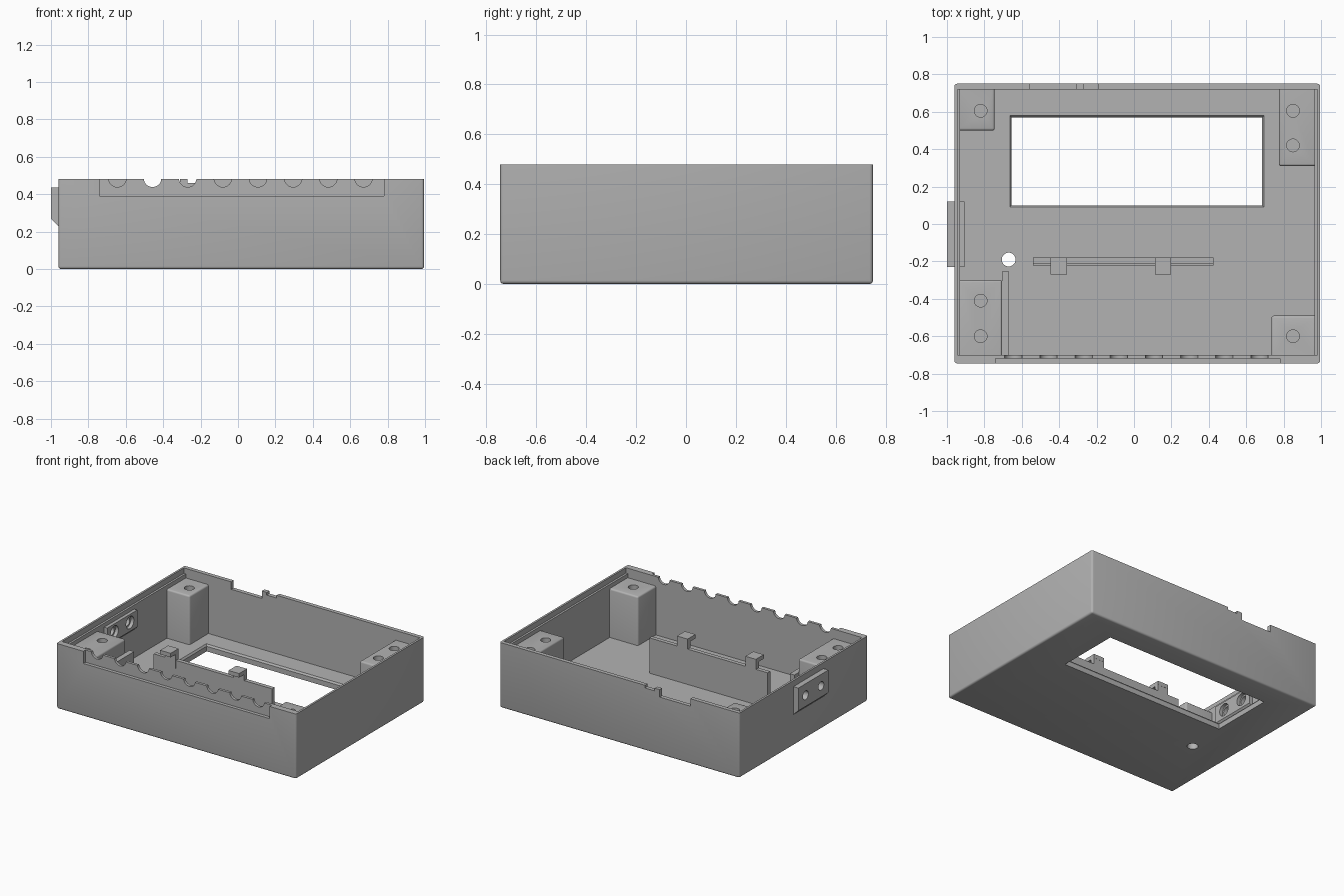
import bpy, bmesh, math
from mathutils import Matrix, Vector

if "Cube" in bpy.data.objects:
    bpy.data.objects.remove(bpy.data.objects["Cube"])

grey = bpy.data.materials.new("light_grey")
grey.diffuse_color = (0.448, 0.448, 0.448, 1)
grey.use_nodes = True
grey.node_tree.nodes["Principled BSDF"].inputs["Base Color"].default_value = grey.diffuse_color


def finish(bm, name, cutter=False):
    bmesh.ops.recalc_face_normals(bm, faces=bm.faces)
    me = bpy.data.meshes.new(name)
    bm.to_mesh(me)
    bm.free()
    ob = bpy.data.objects.new(name, me)
    bpy.context.collection.objects.link(ob)
    if cutter:
        ob.hide_render = True
    else:
        me.materials.append(grey)
    return ob


def box(name, x, y, z, cutter=False, bevel=0, pick=None, flare=0):
    """Box from ranges; bevel the picked edges, or flare the top outward."""
    bm = bmesh.new()
    bmesh.ops.create_cube(bm, size=1)
    for v in bm.verts:
        f = flare if v.co.z > 0 else 0
        v.co = Vector([(r[0] if c < 0 else r[1]) + math.copysign(f * (i < 2), c)
                       for i, (c, r) in enumerate(zip(v.co, (x, y, z)))])
    if bevel:
        edges = [e for e in bm.edges if pick((e.verts[0].co + e.verts[1].co) / 2)]
        bmesh.ops.bevel(bm, geom=edges, offset=bevel, segments=3, profile=0.5,
                        affect='EDGES')
    return finish(bm, name, cutter)


def cylinder(name, centre, r, length, axis='Z'):
    bm = bmesh.new()
    rot = {'X': Matrix.Rotation(math.pi / 2, 4, 'Y'),
           'Y': Matrix.Rotation(math.pi / 2, 4, 'X'), 'Z': Matrix()}[axis]
    bmesh.ops.create_cone(bm, cap_ends=True, segments=32, radius1=r, radius2=r,
                          depth=length, matrix=Matrix.Translation(centre) @ rot)
    return finish(bm, name, True)


def prism(name, xz, y):
    """Extrude an x/z outline along y."""
    bm = bmesh.new()
    f = bm.faces.new([bm.verts.new((a, y[0], b)) for a, b in xz])
    new = bmesh.ops.extrude_face_region(bm, geom=[f])["geom"]
    bmesh.ops.translate(bm, vec=(0, y[1] - y[0], 0),
                        verts=[v for v in new if isinstance(v, bmesh.types.BMVert)])
    return finish(bm, name)


def cut(ob, cutters):
    """Subtract the cutters, bake the result and drop the helpers."""
    for c in cutters:
        m = ob.modifiers.new("cut", 'BOOLEAN')
        m.operation, m.solver, m.object = 'DIFFERENCE', 'EXACT', c
    dg = bpy.context.evaluated_depsgraph_get()
    me = bpy.data.meshes.new_from_object(ob.evaluated_get(dg))
    ob.modifiers.clear()
    ob.data = me
    me.materials.clear()
    me.materials.append(grey)
    for c in cutters:
        bpy.data.objects.remove(c)


FLOOR, TOP = 0.05, 0.48
HOLE_Y, HOLE_Z = (0.035, -0.145), 0.35

# Case: tray with a slightly rounded base
case = box("case", (-0.96, 0.995), (-0.745, 0.75), (0, TOP), bevel=0.014,
           pick=lambda m: m.z < 0.01 or abs(m.z - TOP / 2) < 0.01)
cutters = [
    box("cavity", (-0.93, 0.965), (-0.70, 0.72), (FLOOR, 0.7), True),
    box("lip_step", (-0.945, 0.98), (-0.70, 0.72), (0.44, 0.7), True),
    box("window", (-0.655, 0.685), (0.10, 0.57), (-0.1, 0.2), True),
    box("window_chamfer", (-0.655, 0.685), (0.10, 0.57), (0.037, 0.065), True, flare=0.02),
    box("front_recess", (-0.74, 0.78), (-0.9, -0.72), (0.39, 0.7), True),
    box("back_notch_wide", (-0.56, -0.31), (0.6, 0.9), (0.425, 0.7), True),
    box("back_notch_small", (-0.27, -0.19), (0.6, 0.9), (0.46, 0.7), True),
    cylinder("floor_hole", (-0.67, -0.19, 0), 0.037, 0.3),
]
# Row of cable scallops in the front edge
for i in range(8):
    cutters.append(cylinder("scallop", (-0.645 + i * 0.188, -0.72, 0.485), 0.047, 0.1, 'Y'))
# Screw holes through the left wall
for y in HOLE_Y:
    cutters.append(cylinder("wall_hole", (-0.95, y, HOLE_Z), 0.032, 0.3, 'X'))
cut(case, cutters)

# Corner posts with screw holes
posts = {
    "back_left_post": ((-0.935, -0.745), (0.50, 0.725), [(-0.82, 0.605)]),
    "back_right_post": ((0.775, 0.97), (0.31, 0.725), [(0.85, 0.605), (0.85, 0.42)]),
    "front_left_post": ((-0.935, -0.705), (-0.705, -0.30), [(-0.82, -0.60), (-0.82, -0.41)]),
    "front_right_post": ((0.735, 0.97), (-0.705, -0.49), [(0.85, -0.60)]),
}
smooth = [case]
for name, (x, y, holes) in posts.items():
    ix = x[1] if x[0] < 0 else x[0]
    iy = y[0] if y[1] > 0 else y[1]
    post = box(name, x, y, (FLOOR - 0.01, 0.41), bevel=0.012,
               pick=lambda m: (m.z > 0.4 and (abs(m.x - ix) < 1e-4 or abs(m.y - iy) < 1e-4))
               or (abs(m.x - ix) < 1e-4 and abs(m.y - iy) < 1e-4))
    cut(post, [cylinder("screw_hole", (hx, hy, 0.41), 0.034, 0.5) for hx, hy in holes])
    smooth.append(post)

# Mounting plates outside and inside the left wall
outer = prism("outer_plate", [(-0.955, 0.225), (-1.0, 0.268), (-1.0, 0.435), (-0.955, 0.435)],
              (-0.23, 0.12))
inner = prism("inner_plate", [(-0.935, 0.255), (-0.905, 0.285), (-0.905, 0.41), (-0.935, 0.41)],
              (-0.23, 0.12))
cut(outer, [cylinder("plate_hole", (-0.95, y, HOLE_Z), 0.032, 0.3, 'X') for y in HOLE_Y])
cut(inner, [cylinder("plate_hole", (-0.95, y, HOLE_Z), 0.045, 0.3, 'X') for y in HOLE_Y])
smooth += [outer, inner]

# Board holder: upright rail with two hooked clips
box("rail", (-0.54, 0.425), (-0.21, -0.18), (FLOOR - 0.01, 0.31))
box("rail_foot", (-0.54, 0.425), (-0.222, -0.205), (FLOOR - 0.01, 0.075))
for side, x in (("left", -0.4025), ("right", 0.155)):
    xr = (x - 0.043, x + 0.043)
    box(side + "_clip_stem", xr, (-0.212, -0.179), (0.25, 0.36))
    box(side + "_clip_hook", xr, (-0.27, -0.178), (0.355, 0.385))

# Divider beside the front left post
box("divider", (-0.706, -0.668), (-0.705, -0.255), (FLOOR - 0.01, 0.31))

# Smooth rounded parts, keep the edges sharp
bpy.ops.object.select_all(action='DESELECT')
for ob in smooth:
    ob.select_set(True)
bpy.context.view_layer.objects.active = case
bpy.ops.object.shade_smooth_by_angle(angle=math.radians(35))
